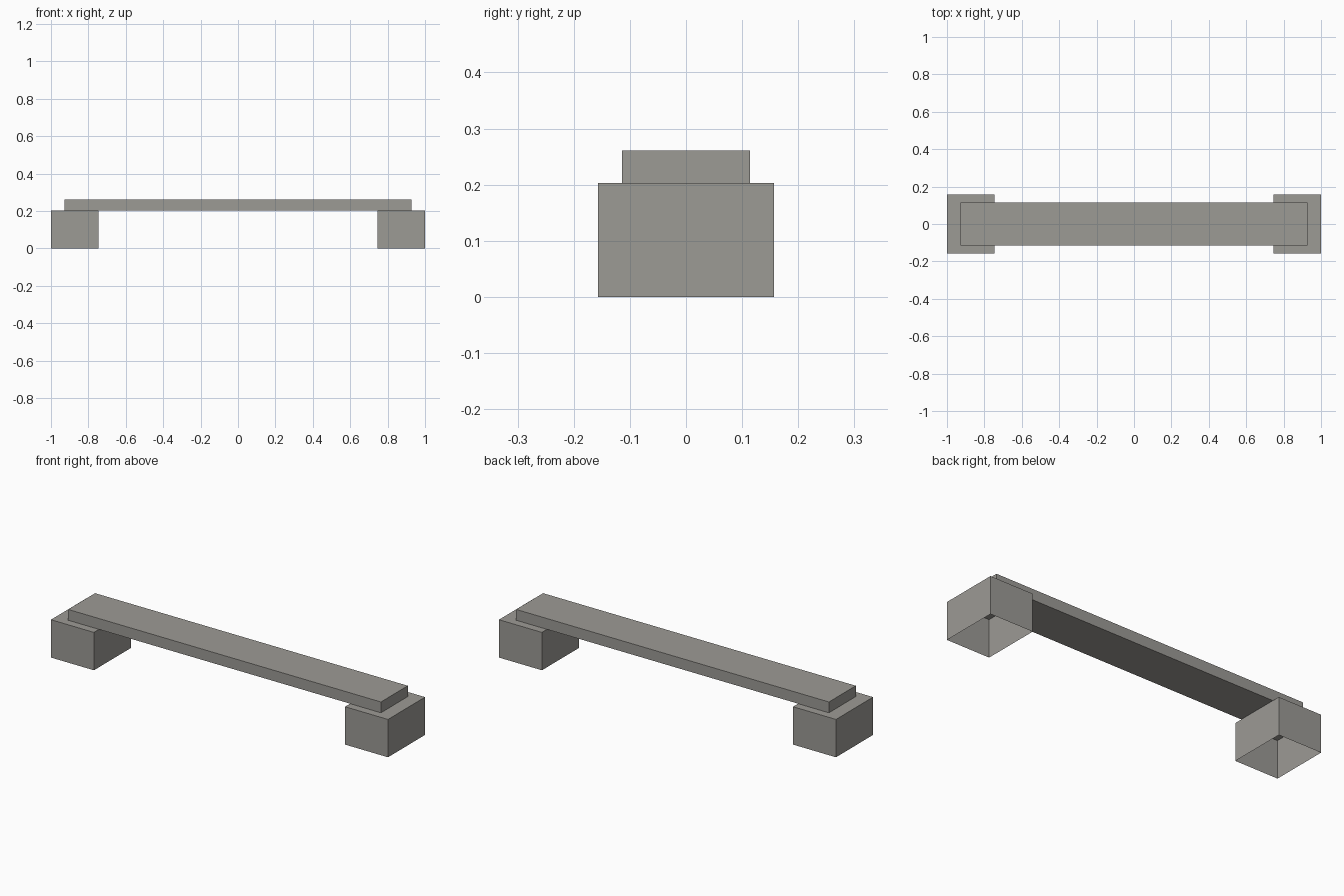
import bpy
import bmesh
from mathutils import Vector

cube = bpy.data.objects.get("Cube")
if cube:
    bpy.data.objects.remove(cube, do_unlink=True)

# Single stone colour
stone = bpy.data.materials.new("warm grey stone")
stone.use_nodes = True
colour = (0.335, 0.325, 0.302, 1)
stone.diffuse_color = colour
stone.node_tree.nodes["Principled BSDF"].inputs["Base Color"].default_value = colour


def block(name, size, centre, open_bottom=False):
    """Flat-sided block, optionally without its underside."""
    bm = bmesh.new()
    bmesh.ops.create_cube(bm, size=1)
    bmesh.ops.scale(bm, vec=Vector(size), verts=bm.verts)
    if open_bottom:
        bm.normal_update()
        under = [f for f in bm.faces if f.normal.z < -0.5]
        bmesh.ops.delete(bm, geom=under, context='FACES')
    mesh = bpy.data.meshes.new(name)
    bm.to_mesh(mesh)
    bm.free()
    mesh.materials.append(stone)
    obj = bpy.data.objects.new(name, mesh)
    obj.location = centre
    bpy.context.collection.objects.link(obj)
    return obj


LEG_W, LEG_D, LEG_H = 0.255, 0.314, 0.203
SLAB_W, SLAB_D, SLAB_H = 1.856, 0.228, 0.058

# Support blocks at both ends, open underneath
for side, name in ((1, "left_support"), (-1, "right_support")):
    block(name, (LEG_W, LEG_D, LEG_H),
          (side * (1 - LEG_W / 2), 0, LEG_H / 2), open_bottom=True)

# Seat slab resting on the supports
block("seat_slab", (SLAB_W, SLAB_D, SLAB_H), (0, 0, LEG_H + SLAB_H / 2))
